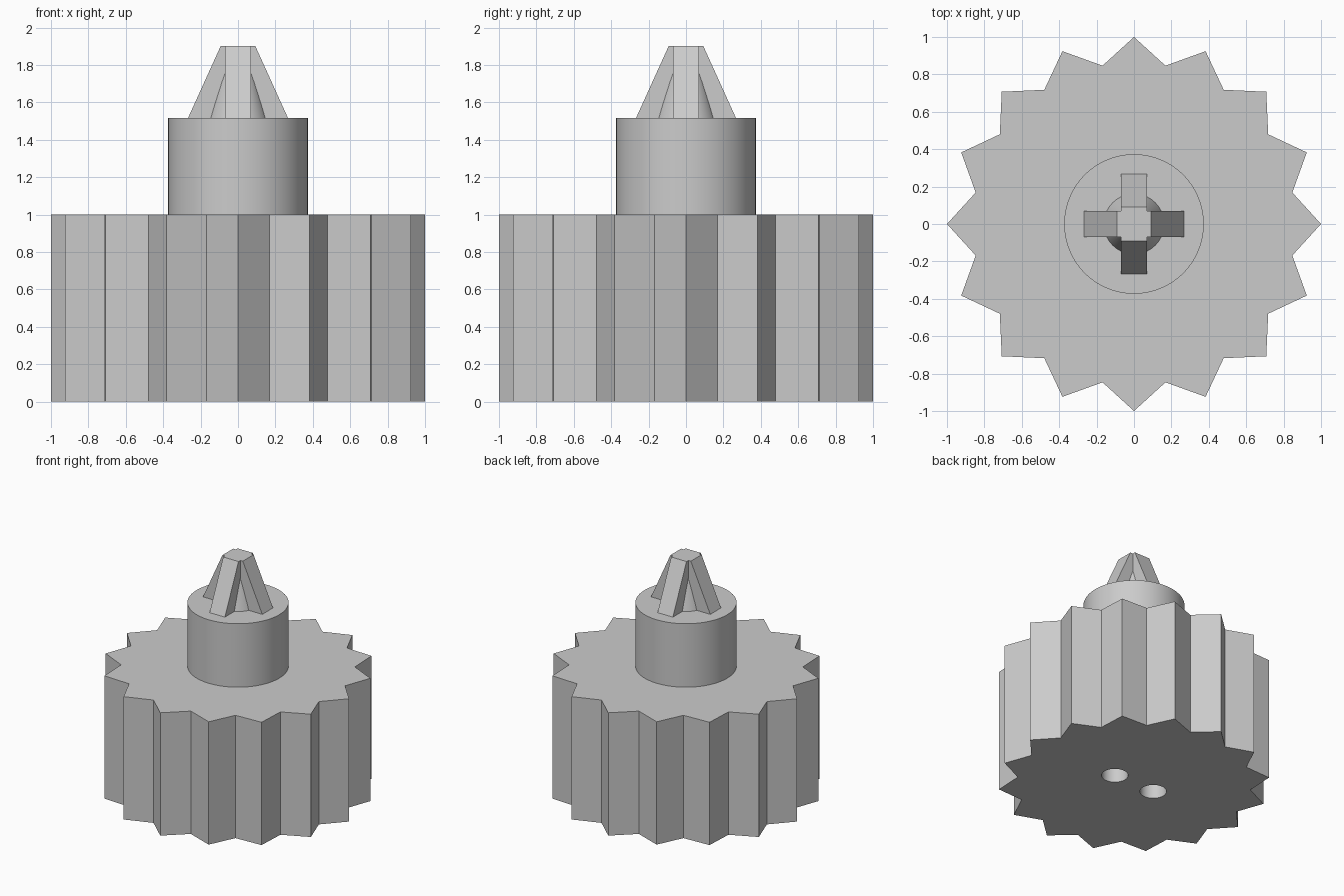
import bpy, bmesh
from math import sin, cos, pi, radians

cube = bpy.data.objects.get("Cube")
if cube:
    bpy.data.objects.remove(cube, do_unlink=True)

GREY = (0.6, 0.6, 0.6, 1.0)
grey = bpy.data.materials.new("light grey")
grey.use_nodes = True
grey.diffuse_color = GREY
grey.node_tree.nodes["Principled BSDF"].inputs["Base Color"].default_value = GREY


def loft(name, bottom, top, z0, z1):
    """Closed solid between two outlines with the same number of points."""
    bm = bmesh.new()
    low = [bm.verts.new((x, y, z0)) for x, y in bottom]
    high = [bm.verts.new((x, y, z1)) for x, y in top]
    bm.faces.new(low[::-1])
    bm.faces.new(high)
    n = len(low)
    for i in range(n):
        j = (i + 1) % n
        bm.faces.new((low[i], low[j], high[j], high[i]))
    mesh = bpy.data.meshes.new(name)
    bm.to_mesh(mesh)
    bm.free()
    mesh.materials.append(grey)
    obj = bpy.data.objects.new(name, mesh)
    bpy.context.collection.objects.link(obj)
    return obj


def ring(radii, count, cx=0.0):
    """Outline cycling through the given radii."""
    return [(cx + radii[i % len(radii)] * cos(2 * pi * i / count),
             radii[i % len(radii)] * sin(2 * pi * i / count)) for i in range(count)]


def cross(reach, half):
    """Plus-shaped outline."""
    arm = [(reach, -half), (reach, half), (half, half)]
    turns = [(1, 0), (0, 1), (-1, 0), (0, -1)]
    return [(x * c - y * s, x * s + y * c) for c, s in turns for x, y in arm]


def activate(obj):
    bpy.ops.object.select_all(action='DESELECT')
    obj.select_set(True)
    bpy.context.view_layer.objects.active = obj


def smooth(obj):
    activate(obj)
    bpy.ops.object.shade_smooth_by_angle(angle=radians(20))


# Sixteen-pointed knob body
star = ring((1.0, 0.863), 32)
body = loft("knob_body", star, star, 0, 1)

# Two blind holes in the underside
for x in (-0.185, 0.185):
    circle = ring((0.098,), 48, x)
    cutter = loft("hole_cutter", circle, circle, -0.1, 0.5)
    cutter.hide_render = True
    cut = body.modifiers.new("hole", 'BOOLEAN')
    cut.operation = 'DIFFERENCE'
    cut.solver = 'EXACT'
    cut.object = cutter
    activate(body)
    bpy.ops.object.modifier_apply(modifier=cut.name)
    bpy.data.objects.remove(cutter, do_unlink=True)
smooth(body)

# Round hub
hub_circle = ring((0.373,), 96)
smooth(loft("hub", hub_circle, hub_circle, 1.0, 1.517))

# Tapered cross-shaped tip with a cone filling its corners
loft("cross_tip", cross(0.267, 0.069), cross(0.092, 0.069), 1.517, 1.903)
smooth(loft("tip_core", ring((0.161,), 64), ring((0.062,), 64), 1.517, 1.89))
